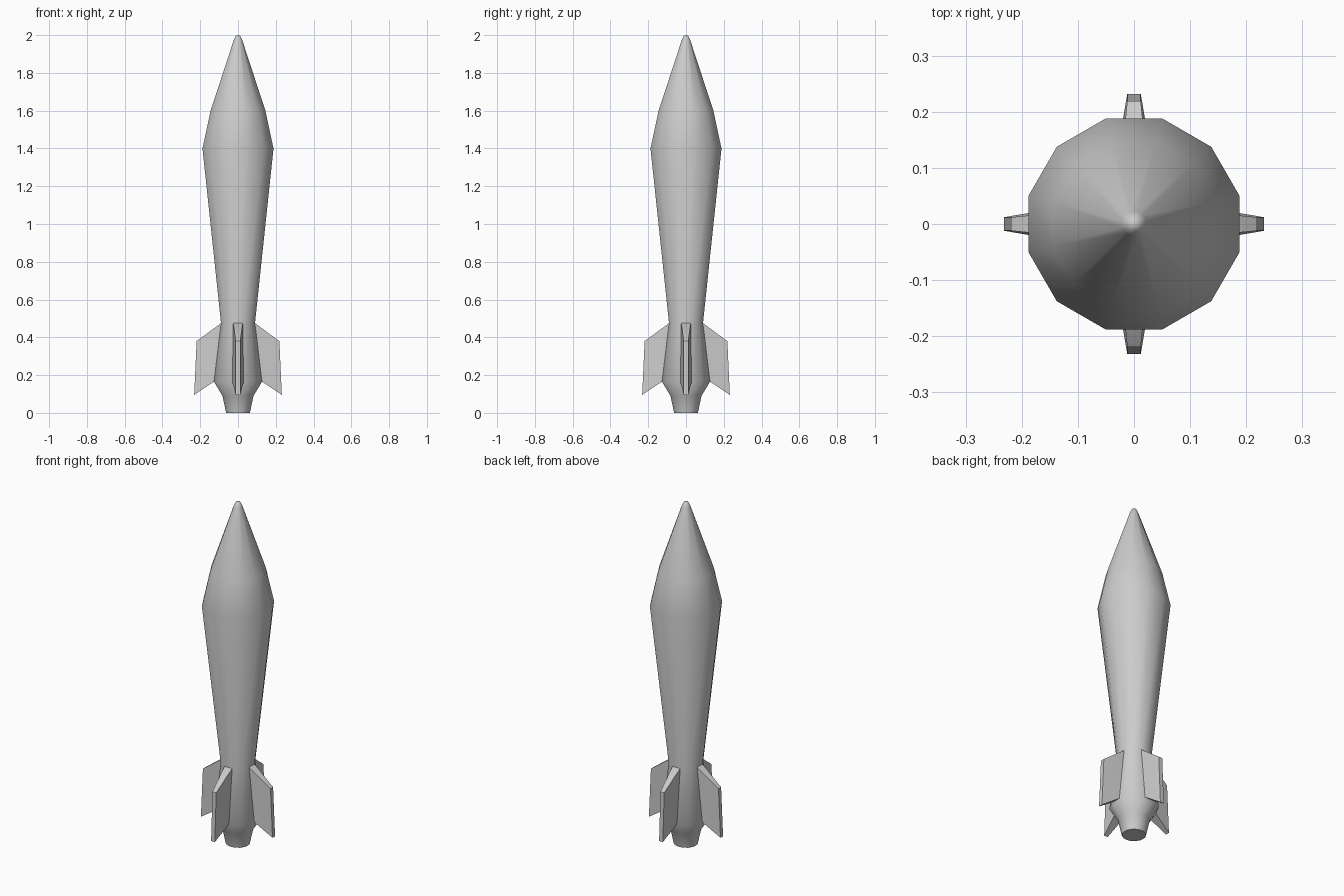
import bpy, bmesh, math
from mathutils import Matrix

if "Cube" in bpy.data.objects:
    bpy.data.objects.remove(bpy.data.objects["Cube"])

grey = bpy.data.materials.new("light_grey")
grey.diffuse_color = (0.6, 0.6, 0.6, 1)
grey.use_nodes = True
grey.node_tree.nodes["Principled BSDF"].inputs["Base Color"].default_value = grey.diffuse_color


def finish(name, bm, angle):
    bmesh.ops.recalc_face_normals(bm, faces=bm.faces)
    mesh = bpy.data.meshes.new(name)
    bm.to_mesh(mesh)
    bm.free()
    mesh.materials.append(grey)
    obj = bpy.data.objects.new(name, mesh)
    bpy.context.collection.objects.link(obj)
    bpy.ops.object.select_all(action='DESELECT')
    obj.select_set(True)
    bpy.context.view_layer.objects.active = obj
    bpy.ops.object.shade_smooth_by_angle(angle=math.radians(angle))
    return obj


# Twelve-sided body: (flat-to-centre distance, height), nozzle to nose tip
SIDES = 12
profile = [(0.063, 0), (0.082, 0.09), (0.127, 0.165), (0.09, 0.475),
           (0.188, 1.40), (0.145, 1.60), (0.022, 1.975), (0.012, 1.996)]
bm = bmesh.new()
rings = []
for d, z in profile:
    r = d / math.cos(math.pi / SIDES)
    angles = [(i + 0.5) * 2 * math.pi / SIDES for i in range(SIDES)]
    rings.append([bm.verts.new((r * math.cos(a), r * math.sin(a), z)) for a in angles])
for low, high in zip(rings, rings[1:]):
    for i in range(SIDES):
        j = (i + 1) % SIDES
        bm.faces.new((low[i], low[j], high[j], high[i]))
bm.faces.new(rings[0])
tip = bm.verts.new((0, 0, 2))
for i in range(SIDES):
    bm.faces.new((rings[-1][i], rings[-1][(i + 1) % SIDES], tip))
finish("rocket_body", bm, 50)

# Four swept fins, thinner toward the outer edge: (distance, half width, height)
outline = [(0.07, 0.028, 0.478), (0.09, 0.025, 0.475), (0.219, 0.012, 0.38),
           (0.232, 0.012, 0.095), (0.127, 0.03, 0.165), (0.07, 0.033, 0.2)]
for k, side in enumerate(("right", "back", "left", "front")):
    bm = bmesh.new()
    a = [bm.verts.new((x, w, z)) for x, w, z in outline]
    b = [bm.verts.new((x, -w, z)) for x, w, z in outline]
    for s in (a, b):
        bm.faces.new((s[0], s[1], s[4], s[5]))
        bm.faces.new((s[1], s[2], s[3], s[4]))
    for i in range(6):
        j = (i + 1) % 6
        bm.faces.new((a[i], a[j], b[j], b[i]))
    bm.transform(Matrix.Rotation(k * math.pi / 2, 4, 'Z'))
    finish("fin_" + side, bm, 35)
